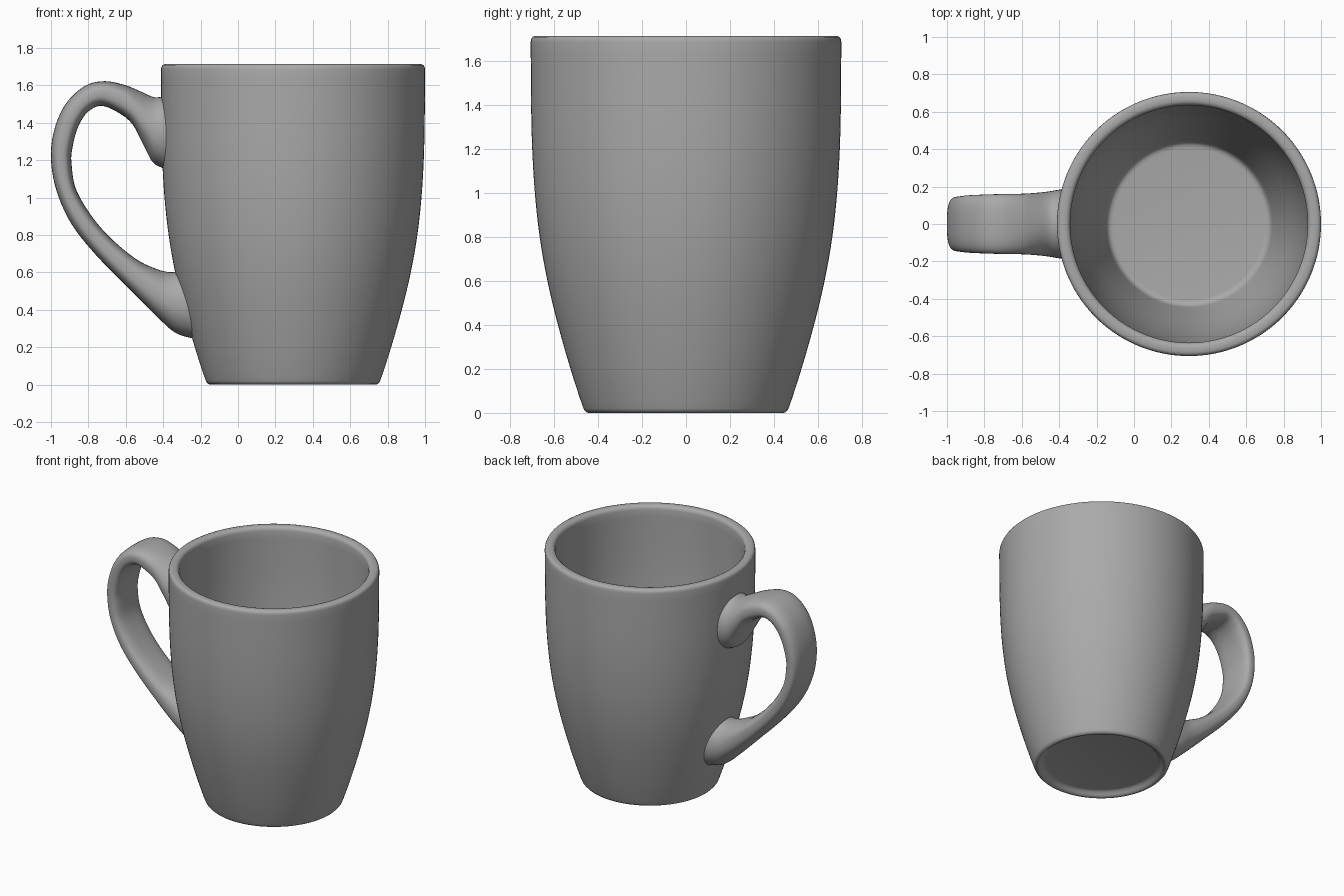
import bpy, math

if "Cube" in bpy.data.objects:
    bpy.data.objects.remove(bpy.data.objects["Cube"])

CX = 0.294  # cup axis


def spline(pts, steps):
    """Catmull-Rom through tuples of any dimension."""
    out = []
    for i in range(len(pts) - 1):
        a, b = pts[max(i - 1, 0)], pts[i]
        c, d = pts[i + 1], pts[min(i + 2, len(pts) - 1)]
        for s in range(steps):
            t = s / steps
            out.append(tuple(0.5 * (2 * q + (r - p) * t + (2 * p - 5 * q + 4 * r - u) * t * t
                                    + (3 * q - p - 3 * r + u) * t ** 3)
                             for p, q, r, u in zip(a, b, c, d)))
    return out + [pts[-1]]


def skin(name, rings, mat, tips=None):
    """Bridge closed rings; cap each end (fan to a tip point when given)."""
    n = len(rings[0])
    verts = [v for r in rings for v in r]
    faces = []
    for i in range(len(rings) - 1):
        for j in range(n):
            k = (j + 1) % n
            faces.append((i * n + j, i * n + k, (i + 1) * n + k, (i + 1) * n + j))
    last = (len(rings) - 1) * n
    if tips:
        verts += tips
        for j in range(n):
            k = (j + 1) % n
            faces.append((k, j, len(verts) - 2))
            faces.append((last + j, last + k, len(verts) - 1))
    else:
        faces.append(tuple(range(n))[::-1])
        faces.append(tuple(range(last, last + n)))
    me = bpy.data.meshes.new(name)
    me.from_pydata(verts, [], faces)
    me.materials.append(mat)
    ob = bpy.data.objects.new(name, me)
    bpy.context.collection.objects.link(ob)
    bpy.context.view_layer.objects.active = ob
    ob.select_set(True)
    bpy.ops.object.mode_set(mode='EDIT')
    bpy.ops.mesh.select_all(action='SELECT')
    bpy.ops.mesh.normals_make_consistent(inside=False)
    bpy.ops.object.mode_set(mode='OBJECT')
    bpy.ops.object.shade_smooth_by_angle(angle=math.radians(40))
    ob.select_set(False)
    return ob


glaze = bpy.data.materials.new("grey glaze")
glaze.diffuse_color = (0.4, 0.4, 0.4, 1)
glaze.use_nodes = True
glaze.node_tree.nodes["Principled BSDF"].inputs["Base Color"].default_value = glaze.diffuse_color

# Cup: lathe profile from recessed base, up the outside, over the rim, down inside
base = [(0.385, 0.035), (0.405, 0.03), (0.418, 0.015), (0.43, 0.004), (0.442, 0.0), (0.453, 0.003)]
outer = spline([(0.463, 0.014), (0.48, 0.06), (0.525, 0.2), (0.582, 0.4), (0.63, 0.6),
                (0.665, 0.8), (0.687, 1.0), (0.699, 1.2), (0.704, 1.4), (0.706, 1.685)], 4)
rim = [(0.704, 1.698), (0.698, 1.708), (0.686, 1.713), (0.66, 1.713), (0.648, 1.709), (0.639, 1.70)]
inner = spline([(0.635, 1.685), (0.634, 1.4), (0.629, 1.2), (0.617, 1.0), (0.595, 0.8),
                (0.56, 0.6), (0.513, 0.4), (0.462, 0.2), (0.443, 0.13)], 4)
floor = [(0.435, 0.112), (0.422, 0.102), (0.405, 0.1)]
SEG = 128
rings = [[(CX + r * math.cos(2 * math.pi * j / SEG), r * math.sin(2 * math.pi * j / SEG), z)
          for j in range(SEG)] for r, z in base + outer + rim + inner + floor]
skin("cup", rings, glaze, [(CX, 0, 0.035), (CX, 0, 0.1)])

# Handle: stations of outer edge x,z / inner edge x,z / half width
stations = [
    (-0.375, 1.545, -0.375, 1.14, 0.185), (-0.415, 1.538, -0.405, 1.158, 0.182),
    (-0.455, 1.538, -0.457, 1.19, 0.174), (-0.527, 1.57, -0.51, 1.29, 0.167),
    (-0.607, 1.602, -0.58, 1.41, 0.162), (-0.714, 1.622, -0.715, 1.488, 0.16),
    (-0.82, 1.596, -0.80, 1.46, 0.157), (-0.922, 1.50, -0.858, 1.37, 0.153),
    (-0.983, 1.36, -0.888, 1.25, 0.147), (-1.0, 1.206, -0.889, 1.17, 0.143),
    (-0.97, 1.035, -0.868, 1.05, 0.142), (-0.89, 0.858, -0.794, 0.917, 0.142),
    (-0.757, 0.69, -0.687, 0.789, 0.143), (-0.58, 0.51, -0.545, 0.671, 0.146),
    (-0.42, 0.35, -0.435, 0.618, 0.152), (-0.335, 0.277, -0.375, 0.602, 0.158),
    (-0.255, 0.25, -0.338, 0.602, 0.163), (-0.21, 0.24, -0.30, 0.607, 0.166)]
N = 40
rings = []
for ox, oz, ix, iz, w in spline(stations, 5):
    # rounder near the joints, flatter strap where thin
    thick = math.hypot(ox - ix, oz - iz)
    e = 2 / (2.9 if thick < 0.15 else max(2.1, 2.9 - (thick - 0.15) * 5))
    ring = []
    for j in range(N):
        a = 2 * math.pi * j / N
        c, s = math.cos(a), math.sin(a)
        u = math.copysign(abs(c) ** e, c) / 2
        v = math.copysign(abs(s) ** e, s)
        ring.append(((ox + ix) / 2 + (ox - ix) * u, w * v, (oz + iz) / 2 + (oz - iz) * u))
    rings.append(ring)
skin("handle", rings, glaze)
